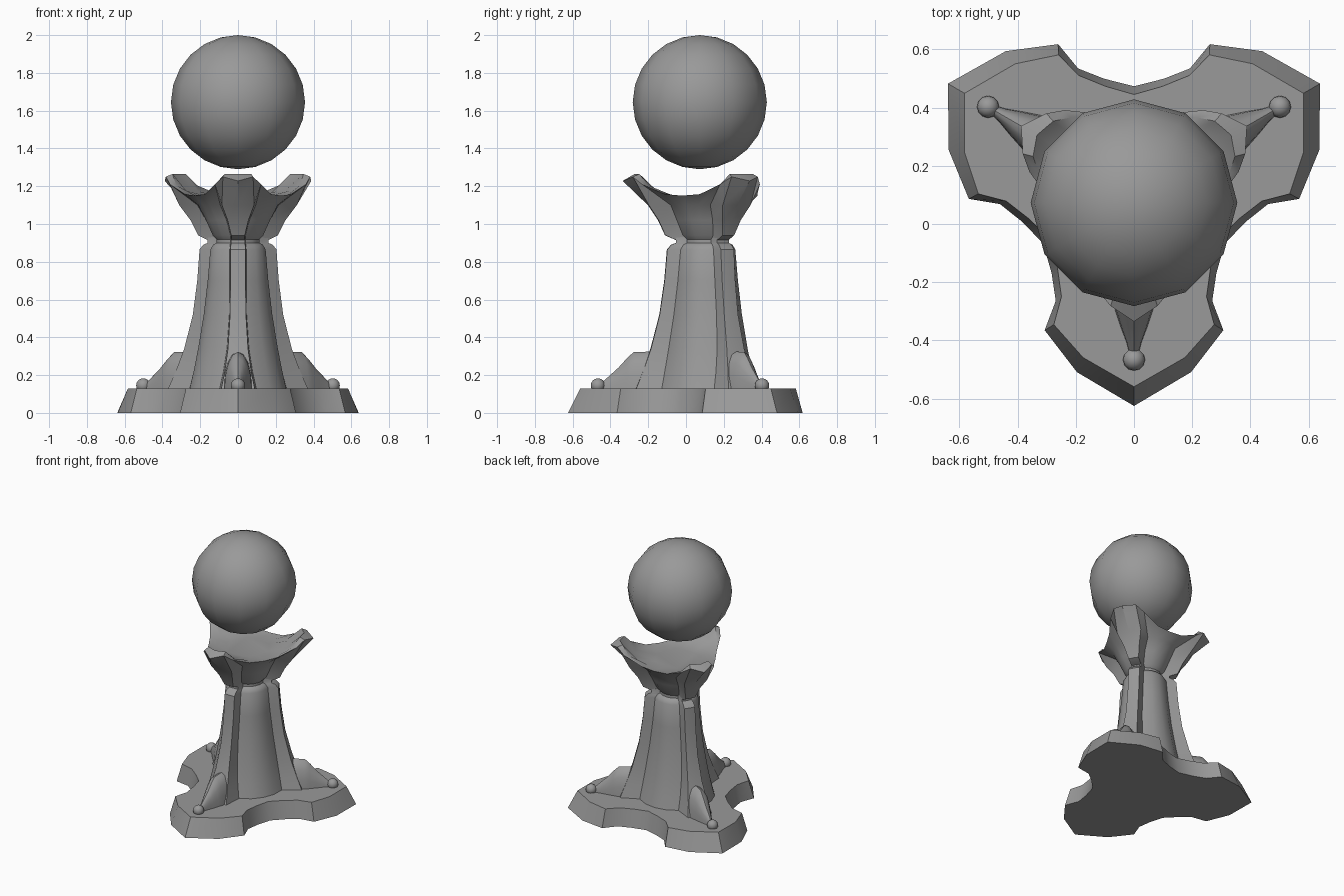
import bpy, bmesh, math
from math import sin, cos, radians, pi, sqrt

if "Cube" in bpy.data.objects:
    bpy.data.objects.remove(bpy.data.objects["Cube"])

AXIS_Y = 0.113          # axis of the three-fold base, column and crown
LOBES = (-90, 30, 150)  # directions of the three lobes

STONE = bpy.data.materials.new("dark_stone")
STONE.diffuse_color = (.32, .32, .32, 1)
STONE.use_nodes = True
STONE.node_tree.nodes["Principled BSDF"].inputs["Base Color"].default_value = STONE.diffuse_color


def place(side, out, z, lobe):
    """Point given as sideways / outward offsets in the frame of one lobe."""
    a = radians(lobe)
    return (out * cos(a) - side * sin(a),
            AXIS_Y + out * sin(a) + side * cos(a), z)


def finish(ob, angle):
    ob.data.materials.append(STONE)
    bpy.ops.object.select_all(action='DESELECT')
    ob.select_set(True)
    bpy.context.view_layer.objects.active = ob
    bpy.ops.object.shade_smooth_by_angle(angle=radians(angle))


def loft(name, rings, angle=30):
    bm = bmesh.new()
    rows = [[bm.verts.new(p) for p in ring] for ring in rings]
    n = len(rows[0])
    for lo, hi in zip(rows, rows[1:]):
        for i in range(n):
            j = (i + 1) % n
            bm.faces.new((lo[i], lo[j], hi[j], hi[i]))
    bm.faces.new(rows[0][::-1])
    bm.faces.new(rows[-1])
    bmesh.ops.recalc_face_normals(bm, faces=bm.faces)
    me = bpy.data.meshes.new(name)
    bm.to_mesh(me)
    bm.free()
    ob = bpy.data.objects.new(name, me)
    bpy.context.collection.objects.link(ob)
    finish(ob, angle)


def ball(name, loc, r, seg, rings):
    bpy.ops.mesh.primitive_uv_sphere_add(segments=seg, ring_count=rings,
                                         radius=r, location=loc)
    ob = bpy.context.object
    ob.name = name
    finish(ob, 45)


def base_ring(z, half):
    """Outline from (angle, radius) pairs of half a lobe, mirrored."""
    full = [(-a, r) for a, r in half[:0:-1]] + half[:-1]
    return [place(r * sin(radians(a)), r * cos(radians(a)), z, lobe)
            for lobe in LOBES for a, r in full]


def rib_ring(z, core, rib, w):
    """Round core with one square rib in each lobe direction."""
    root = (w * 1.1, sqrt(core ** 2 - (w * 1.1) ** 2))
    a0 = math.degrees(math.atan2(*root))
    arc = [a0 + (120 - 2 * a0) * t for t in (0.25, 0.5, 0.75, 1)]
    pts = [(-w, rib), (0, rib + w * 0.06), (w, rib), root]
    pts += [(core * sin(radians(a)), core * cos(radians(a))) for a in arc]
    return [place(s, o, z, lobe) for lobe in LOBES for s, o in pts]


def rim_ring(corner, tip, root, low, valley):
    """Crown edge: each petal rises to a blunt tip, (side, out, z) values."""
    def polar(a, rz):
        return (rz[0] * sin(radians(a)), rz[0] * cos(radians(a)), rz[1])
    ring = []
    for lobe in LOBES:
        pts = [(-corner[0], *corner[1:]), (0, *tip), corner, root,
               polar(38, low), polar(60, valley), polar(82, low)]
        ring += [place(*p, lobe) for p in pts]
        ring.append(place(-root[0], root[1], root[2], lobe + 120))
    return ring


# three-lobed base plate
loft("base", [
    base_ring(0, [(0, .738), (17.5, .652), (32.7, .568), (35.5, .463), (45, .40), (60, .36)]),
    base_ring(.13, [(0, .672), (17, .598), (31, .535), (34.5, .44), (45, .372), (60, .332)]),
], 48)

# flared column with ribs
loft("column", [rib_ring(*v) for v in (
    (.12, .262, .38, .09), (.22, .238, .34, .07), (.34, .213, .298, .053),
    (.52, .183, .252, .042), (.70, .162, .226, .04), (.865, .148, .212, .04),
    (.89, .133, .19, .038), (.90, .115, .165, .036), (.93, .115, .165, .036))])

# crown with three petals
loft("crown", [
    rib_ring(.915, .112, .165, .034),
    rib_ring(.94, .135, .222, .036),
    rib_ring(1.02, .172, .258, .055),
    rib_ring(1.10, .215, .31, .085),
    rim_ring((.08, .395, 1.25), (.448, 1.228), (.122, .345, 1.21), (.285, 1.158), (.265, 1.15)),
    rim_ring((.07, .36, 1.265), (.385, 1.265), (.11, .315, 1.205), (.265, 1.153), (.245, 1.148)),
    rim_ring((.06, .28, 1.175), (.285, 1.175), (.09, .25, 1.16), (.22, 1.147), (.21, 1.146)),
    rim_ring((.04, .15, 1.145), (.155, 1.145), (.06, .142, 1.145), (.15, 1.145), (.15, 1.145)),
], 35)

# large ball floating above the crown
ball("top_ball", (0, .073, 1.645), .355, 12, 12)

# claw and small ball on each lobe
CLAW = ((.57, .014, .15), (.52, .026, .195), (.47, .045, .24),
        (.425, .06, .29), (.39, .072, .322), (.28, .08, .325))
for i, lobe in enumerate(LOBES):
    loft(f"claw_{i + 1}", [
        [place(w * cos(pi * k / 8), out, .12 + (top - .12) * sin(pi * k / 8), lobe)
         for k in range(9)] for out, w, top in CLAW], 40)
    ball(f"claw_ball_{i + 1}", place(0, .579, .145, lobe), .038, 12, 8)
